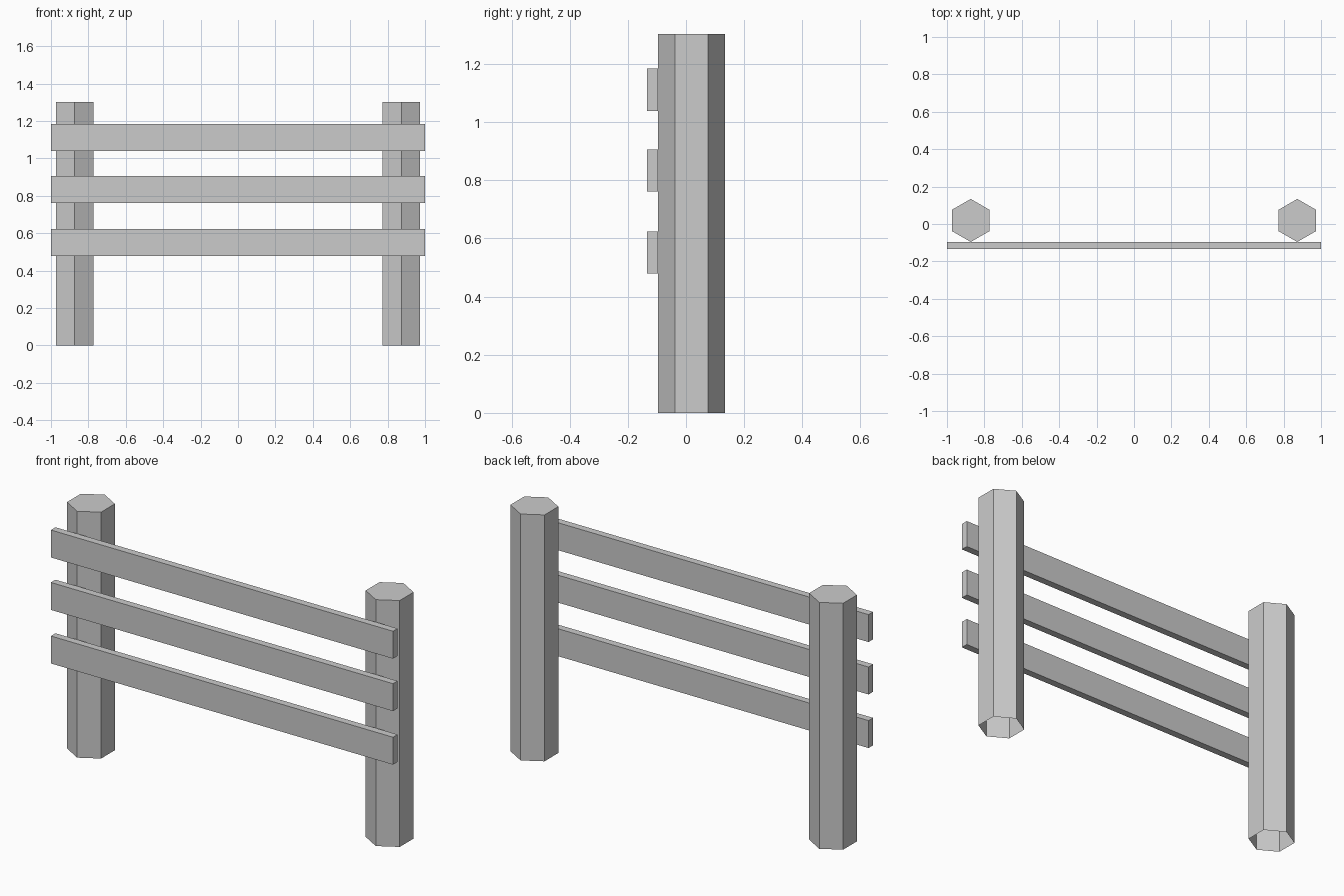
import bpy, bmesh
from mathutils import Matrix

if "Cube" in bpy.data.objects:
    bpy.data.objects.remove(bpy.data.objects["Cube"])

POST_X, POST_Y, POST_R, POST_H = 0.873, 0.019, 0.115, 1.302
RAIL_Y, RAIL_T, RAIL_H = -0.115, 0.038, 0.145


def add_object(name, bm):
    mesh = bpy.data.meshes.new(name)
    bm.to_mesh(mesh)
    bm.free()
    obj = bpy.data.objects.new(name, mesh)
    bpy.context.collection.objects.link(obj)
    return obj


def post(name, x):
    # Hexagonal post, points facing front and back, capped on top, open underneath
    bm = bmesh.new()
    bmesh.ops.create_cone(bm, cap_ends=True, segments=6, radius1=POST_R,
                          radius2=POST_R, depth=POST_H)
    bottom = [f for f in bm.faces if f.normal.z < -0.9]
    bmesh.ops.delete(bm, geom=bottom, context='FACES_ONLY')
    # Turn the hexagon so its corners lie on the y axis
    if max(v.co.x for v in bm.verts) > POST_R * 0.95:
        bmesh.ops.rotate(bm, verts=bm.verts, matrix=Matrix.Rotation(0.5235988, 3, 'Z'))
    bmesh.ops.translate(bm, verts=bm.verts, vec=(x, POST_Y, POST_H / 2))
    add_object(name, bm)


def rail(name, z):
    # Flat board spanning the front of both posts
    bm = bmesh.new()
    bmesh.ops.create_cube(bm, size=1)
    bmesh.ops.scale(bm, verts=bm.verts, vec=(2, RAIL_T, RAIL_H))
    bmesh.ops.translate(bm, verts=bm.verts, vec=(0, RAIL_Y, z))
    add_object(name, bm)


# Posts
post("left_post", -POST_X)
post("right_post", POST_X)

# Rails
for name, z in (("lower_rail", 0.551), ("middle_rail", 0.834), ("upper_rail", 1.111)):
    rail(name, z)
